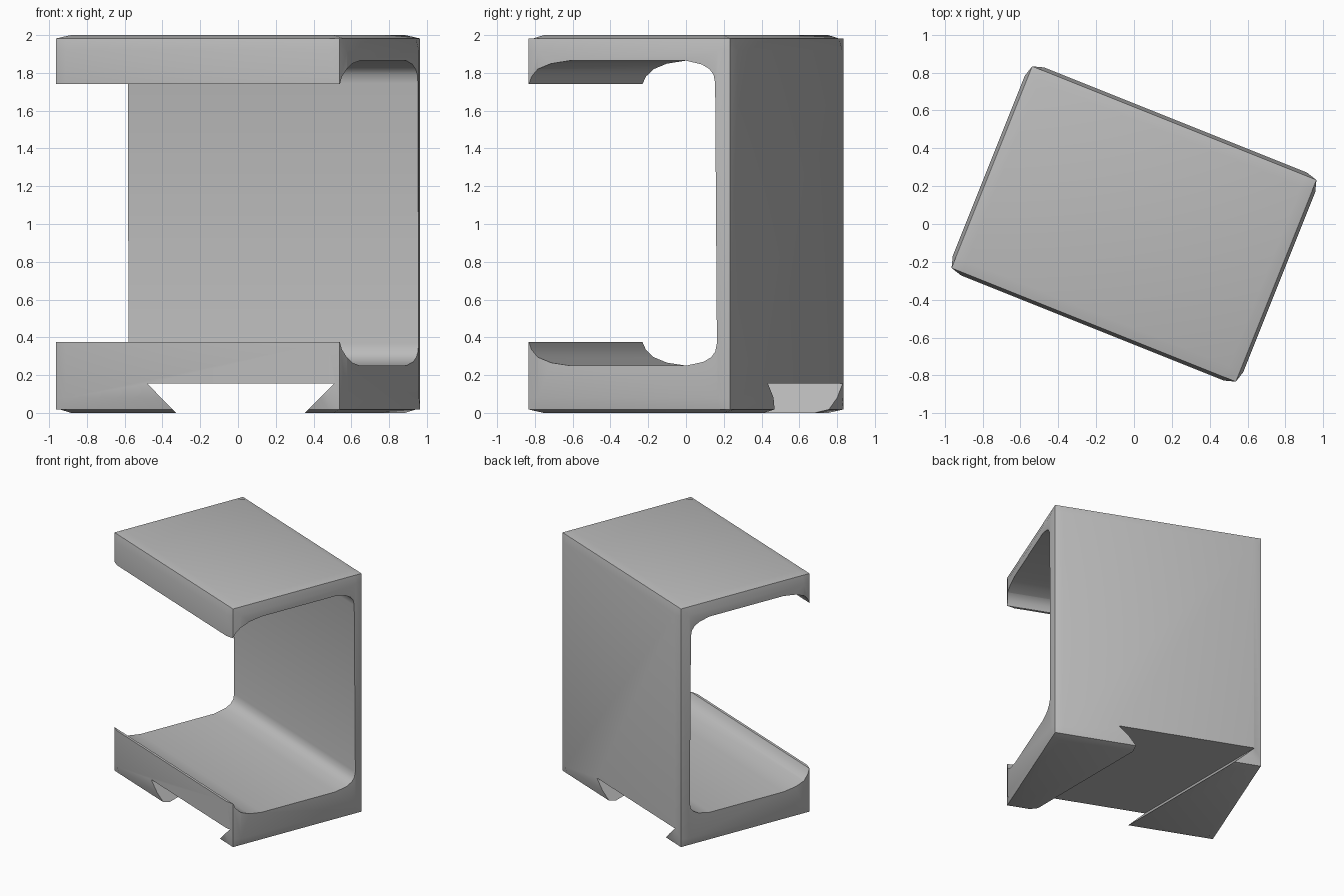
import bpy
import bmesh
import math
from mathutils import Matrix, Vector

cube = bpy.data.objects.get("Cube")
if cube:
    bpy.data.objects.remove(cube, do_unlink=True)

TURN = math.radians(-21.8)          # the bracket stands turned about z
HALF = Vector((0.827, 0.592, 1.0))  # half sizes of the body
BORDER, PULL = 0.08, 0.018          # gently crowned faces

grey = bpy.data.materials.new("plain grey")
grey.use_nodes = True
colour = (0.5, 0.5, 0.5, 1)
grey.diffuse_color = colour
grey.node_tree.nodes["Principled BSDF"].inputs["Base Color"].default_value = colour


def add_object(name, bm, turn=0.0):
    bmesh.ops.recalc_face_normals(bm, faces=bm.faces[:])
    mesh = bpy.data.meshes.new(name)
    bm.to_mesh(mesh)
    bm.free()
    mesh.materials.append(grey)
    ob = bpy.data.objects.new(name, mesh)
    ob.rotation_euler.z = turn
    bpy.context.collection.objects.link(ob)
    return ob


def prism(name, points, direction, turn=0.0):
    """Extrude a closed outline through the body in both directions."""
    bm = bmesh.new()
    step = Vector(direction)
    face = bm.faces.new([bm.verts.new(Vector(p) - step) for p in points])
    ext = bmesh.ops.extrude_face_region(bm, geom=[face])
    moved = [v for v in ext["geom"] if isinstance(v, bmesh.types.BMVert)]
    bmesh.ops.translate(bm, verts=moved, vec=step * 2)
    return add_object(name, bm, turn)


# Body: a box whose faces slope slightly down toward their edges
bm = bmesh.new()
bmesh.ops.create_cube(bm, size=2, matrix=Matrix.Diagonal(HALF).to_4x4())
for axis in range(3):
    for side in (-1, 1):
        normal = Vector((0, 0, 0))
        normal[axis] = 1
        bmesh.ops.bisect_plane(bm, geom=bm.verts[:] + bm.edges[:] + bm.faces[:],
                               plane_co=normal * side * (HALF[axis] - BORDER),
                               plane_no=normal)
for v in bm.verts:
    outer = [a for a in range(3) if abs(v.co[a]) > HALF[a] - 0.001]
    if len(outer) > 1:
        for a in outer:
            v.co[a] -= math.copysign(PULL, v.co[a])
bmesh.ops.translate(bm, verts=bm.verts[:], vec=(0, 0, 1))
body = add_object("bracket_body", bm, TURN)

# Channel: open at the front between two lips, with soft inner corners
floor = [(-0.8, 0.375), (-0.572, 0.375), (-0.555, 0.335), (-0.515, 0.295),
         (-0.44, 0.266), (-0.33, 0.25), (0.33, 0.25), (0.43, 0.27),
         (0.475, 0.295), (0.498, 0.325), (0.507, 0.37)]
ceiling = [(y - 0.01 if y > 0.4 else y, 2.115 - z) for y, z in reversed(floor)]
channel = prism("channel_cutter", [(0, y, z) for y, z in floor + ceiling],
                (1.2, 0, 0), TURN)

# Dovetail slot: runs straight from front to back under the base
slot = prism("dovetail_cutter",
             [(-0.48, 0, 0.155), (0.51, 0, 0.155), (0.305, 0, -0.05), (-0.28, 0, -0.05)],
             (0, 1.5, 0))

bpy.ops.object.select_all(action="DESELECT")
bpy.context.view_layer.objects.active = body
body.select_set(True)
for cutter in (channel, slot):
    mod = body.modifiers.new(cutter.name, "BOOLEAN")
    mod.operation = "DIFFERENCE"
    mod.solver = "EXACT"
    mod.object = cutter
    bpy.ops.object.modifier_apply(modifier=mod.name)
    bpy.data.objects.remove(cutter, do_unlink=True)

bpy.ops.object.shade_smooth_by_angle(angle=math.radians(40))
